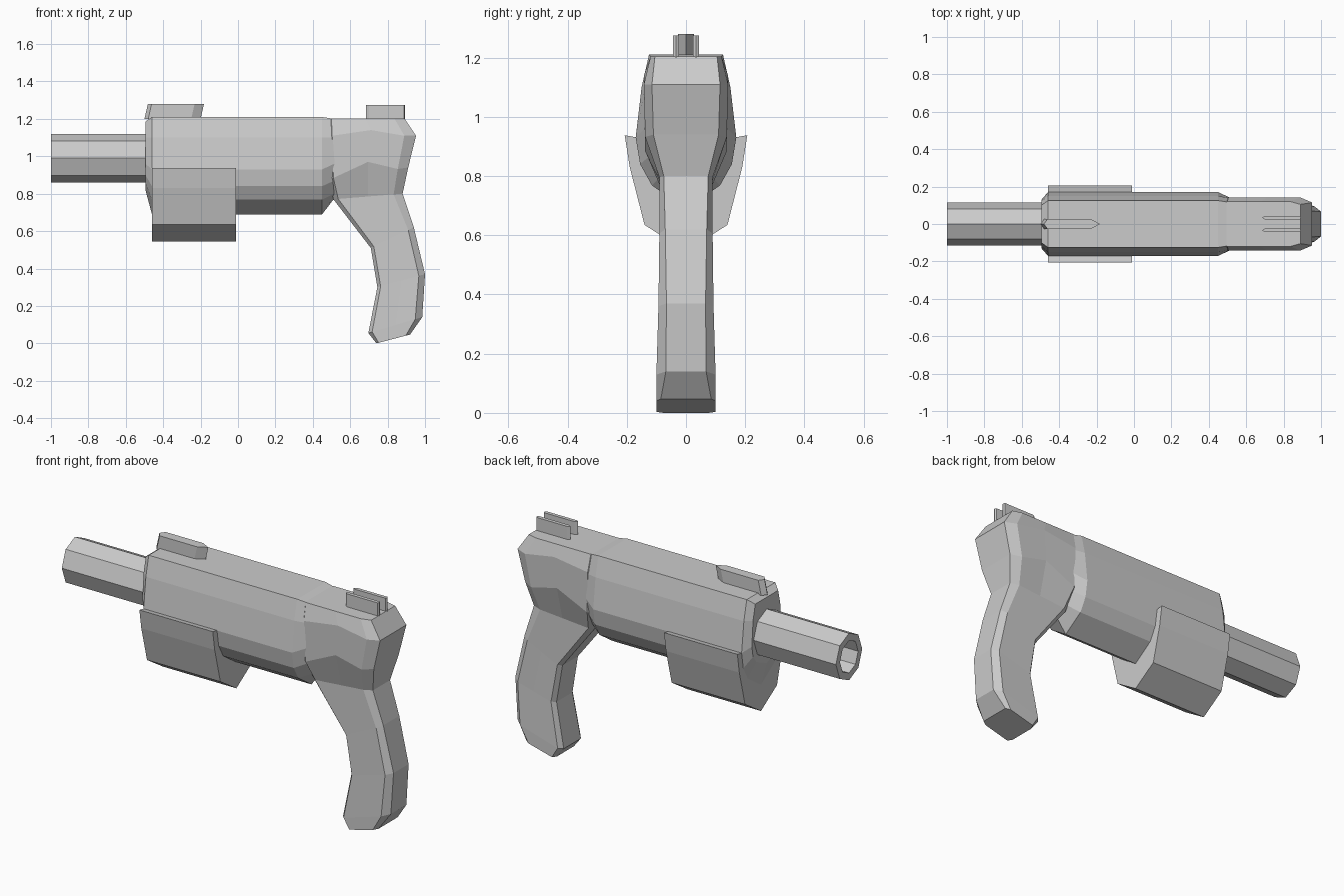
import bpy, bmesh, math

if "Cube" in bpy.data.objects:
    bpy.data.objects.remove(bpy.data.objects["Cube"])


def loft(name, rings):
    """Skin a list of equal-length point rings and cap both ends."""
    bm = bmesh.new()
    vr = [[bm.verts.new(p) for p in r] for r in rings]
    n = len(vr[0])
    for a, b in zip(vr, vr[1:]):
        for i in range(n):
            j = (i + 1) % n
            bm.faces.new((a[i], a[j], b[j], b[i]))
    bm.faces.new(vr[0])
    bm.faces.new(vr[-1])
    bmesh.ops.recalc_face_normals(bm, faces=bm.faces)
    me = bpy.data.meshes.new(name)
    bm.to_mesh(me)
    bm.free()
    ob = bpy.data.objects.new(name, me)
    bpy.context.collection.objects.link(ob)
    return ob


def mirrored(half):
    """Close a half outline of (y, z) running from the top to the bottom."""
    return half + [(-y, z) for y, z in reversed(half) if y > 0]


def section(x, half):
    return [(x, y, z) for y, z in mirrored(half)]


# Barrel: hollow eight-sided tube with a ridge on top
def barrel_ring(x, r):
    return [(x, 0.885 * r * math.sin(i * math.pi / 4),
             0.99 + r * math.cos(i * math.pi / 4)) for i in range(8)]


loft("barrel", [barrel_ring(-0.45, 0.13), barrel_ring(-1, 0.13),
                barrel_ring(-1, 0.09), barrel_ring(-0.5, 0.09)])

# Main body: faceted section with a V underside, bevelled at both ends
body = [(0.125, 1.21), (0.15, 1.1), (0.17, 0.93), (0.155, 0.84), (0.115, 0.768), (0, 0.69)]
nose = [(0.1, 1.185), (0.12, 1.1), (0.13, 0.96), (0.12, 0.9), (0.09, 0.86), (0, 0.82)]
tail = [(0.115, 1.2), (0.138, 1.1), (0.14, 0.96), (0.12, 0.87), (0.085, 0.8), (0, 0.775)]
loft("body", [section(-0.495, nose), section(-0.46, body),
              section(0.45, body), section(0.515, tail)])

# Lower clamp wrapped round the front of the body
clamp = [(0.165, 0.93), (0.207, 0.938), (0.19, 0.83), (0.14, 0.635), (0, 0.545)]
loft("lower_clamp", [section(-0.46, clamp), section(-0.01, clamp)])


# Grip and rear frame: front point, back point, half width, back half width, middle lift
def grip_ring(f, b, w, wb, lift):
    half = [(0, 0.75 * w, 0), (0.07, w, 0), (0.5, w, lift), (0.87, w, 0), (1, wb, 0)]
    pts = [(f[0] + t * (b[0] - f[0]), y, f[1] + t * (b[1] - f[1]) + l) for t, y, l in half]
    return pts + [(x, -y, z) for x, y, z in reversed(pts)]


loft("grip_and_rear_frame", [grip_ring(*r) for r in [
    ((0.74, 0.0), (0.92, 0.047), 0.1, 0.085, 0),
    ((0.697, 0.055), (0.985, 0.14), 0.1, 0.068, 0),
    ((0.745, 0.30), (1.0, 0.37), 0.093, 0.066, 0),
    ((0.71, 0.51), (0.94, 0.62), 0.09, 0.07, 0),
    ((0.51, 0.77), (0.88, 0.80), 0.09, 0.075, 0),
    ((0.48, 0.88), (0.91, 0.94), 0.138, 0.11, 0.06),
    ((0.47, 1.11), (0.952, 1.11), 0.142, 0.115, 0.03),
    ((0.47, 1.203), (0.89, 1.203), 0.12, 0.105, 0)]])


# Sights: thin blades with pointed ends
def blade(name, x0, x1, y, w, z0, z1, lean, tip0, tip1):
    def ring(z, dx):
        return [(x0 + dx, y, z), (x0 + tip0 + dx, y + w, z), (x1 - tip1 + dx, y + w, z),
                (x1 + dx, y, z), (x1 - tip1 + dx, y - w, z), (x0 + tip0 + dx, y - w, z)]
    return loft(name, [ring(z0, 0), ring(z1, lean)])


blade("front_sight", -0.5, -0.2, 0, 0.027, 1.2, 1.28, 0.018, 0.02, 0.05)
for side, y in (("left", -0.034), ("right", 0.034)):
    blade("rear_sight_" + side, 0.685, 0.892, y, 0.01, 1.19, 1.275, 0, 0.015, 0.005)
